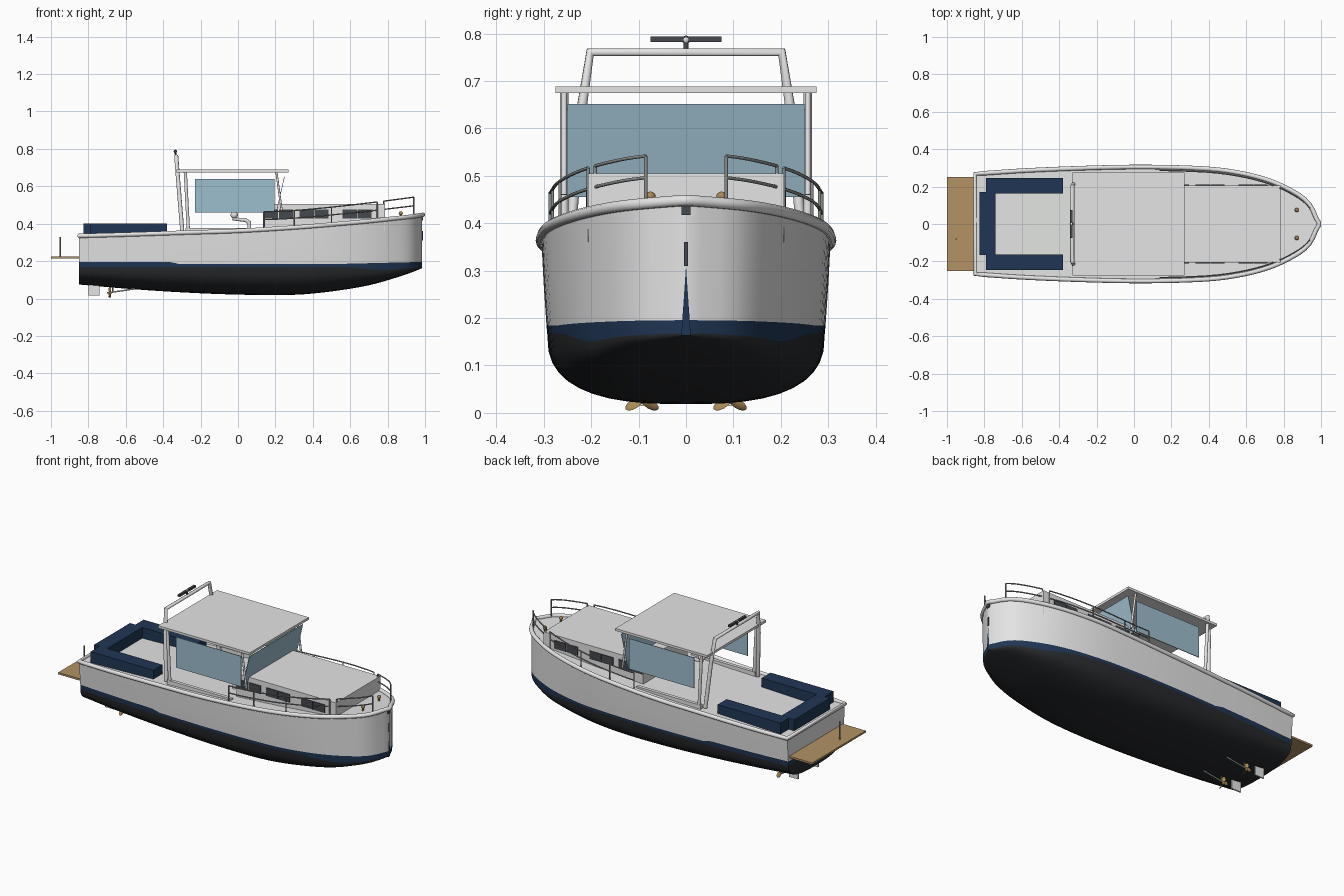
import bpy, bmesh, math
from mathutils import Vector, Matrix

if "Cube" in bpy.data.objects:
    bpy.data.objects.remove(bpy.data.objects["Cube"])


def material(name, r, g, b):
    m = bpy.data.materials.new(name)
    m.diffuse_color = (r, g, b, 1)
    m.use_nodes = True
    m.node_tree.nodes["Principled BSDF"].inputs["Base Color"].default_value = m.diffuse_color
    return m


WHITE = material("white_gelcoat", .77, .78, .77)
NAVY = material("navy", .014, .037, .09)
BLACK = material("black_antifouling", .02, .022, .025)
GLASS = material("blue_glass", .34, .52, .62)
TAN = material("teak", .45, .29, .13)
DARK = material("dark_grey", .06, .065, .075)
STEEL = material("rail_steel", .27, .28, .28)
BRONZE = material("bronze", .40, .25, .09)


def finish(name, mesh, mats, angle=35):
    ob = bpy.data.objects.new(name, mesh)
    bpy.context.collection.objects.link(ob)
    for m in mats:
        mesh.materials.append(m)
    if angle:
        bpy.ops.object.select_all(action='DESELECT')
        ob.select_set(True)
        bpy.context.view_layer.objects.active = ob
        bpy.ops.object.shade_smooth_by_angle(angle=math.radians(angle))
    return ob


def from_bm(name, bm, mats, angle=35):
    bmesh.ops.recalc_face_normals(bm, faces=bm.faces)
    me = bpy.data.meshes.new(name)
    bm.to_mesh(me)
    bm.free()
    return finish(name, me, mats, angle)


def box(name, mat, x, y, z):
    bm = bmesh.new()
    bmesh.ops.create_cube(bm, size=1)
    for v in bm.verts:
        v.co = [a[0] + (c + .5) * (a[1] - a[0]) for a, c in zip((x, y, z), v.co)]
    return from_bm(name, bm, [mat], 0)


def tube(name, mat, pts, r, closed=False):
    cu = bpy.data.curves.new(name, 'CURVE')
    cu.dimensions = '3D'
    cu.bevel_depth, cu.bevel_resolution, cu.use_fill_caps = r, 3, True
    sp = cu.splines.new('POLY')
    sp.points.add(len(pts) - 1)
    for p, c in zip(sp.points, pts):
        p.co = (*c, 1)
    sp.use_cyclic_u = closed
    tmp = bpy.data.objects.new(name + "_path", cu)
    me = bpy.data.meshes.new_from_object(tmp)
    bpy.data.objects.remove(tmp)
    me.materials.clear()
    return finish(name, me, [mat], 60)


def ball(name, mat, centre, r):
    bm = bmesh.new()
    bmesh.ops.create_uvsphere(bm, u_segments=12, v_segments=8, radius=r)
    bmesh.ops.translate(bm, verts=bm.verts, vec=centre)
    return from_bm(name, bm, [mat])


# Hull lines: x, half width, sheer height, keel height
LINES = [(-.85, .268, .335, .075), (-.6, .285, .342, .053), (-.3, .298, .352, .033),
         (0, .305, .362, .021), (.3, .3, .38, .02), (.5, .284, .396, .038),
         (.7, .24, .414, .071), (.85, .174, .43, .113), (.94, .103, .44, .144),
         (.985, .006, .448, .163)]


def slope(i, k):
    a, b = LINES[max(i - 1, 0)], LINES[min(i + 1, len(LINES) - 1)]
    return (b[k] - a[k]) / (b[0] - a[0])


def line(x, k):
    i = max(j for j in range(len(LINES) - 1) if j == 0 or LINES[j][0] <= x)
    a, b = LINES[i], LINES[i + 1]
    h = b[0] - a[0]
    t = (x - a[0]) / h
    return ((2*t**3 - 3*t*t + 1) * a[k] + (t**3 - 2*t*t + t) * h * slope(i, k)
            + (3*t*t - 2*t**3) * b[k] + (t**3 - t*t) * h * slope(i + 1, k))


def half_section(x):
    w, zs, zk = (line(x, k) for k in (1, 2, 3))
    top = .195 if x < -.36 else .184 + .012 * max(0, x - .5) * 2
    low = .168 - .018 * max(0, 1 - abs(x - .78) / .2)
    pts = [(w, zs), (w * .985, (zs + top) / 2), (w * .965, top), (w * .96, low)]
    for j in range(1, 11):
        a = j / 10 * math.pi / 2
        pts.append((w * .96 * max(math.cos(a), 0) ** (2 / 2.7),
                    low - (low - zk) * math.sin(a) ** (2 / 2.7)))
    return pts


# Hull with bottom paint, boot stripe, transom and deck
N = 44
xs = [-.85 + 1.835 * (1 - (1 - i / N) ** 1.35) for i in range(N + 1)]
bm = bmesh.new()
rings = []
for x in xs:
    h = half_section(x)
    ring = [(x, -y, z) for y, z in h] + [(x, y, z) for y, z in reversed(h[:-1])]
    rings.append([bm.verts.new(p) for p in ring])
M = len(rings[0])


def paint(i):
    row = min(i, M - 2 - i)
    return 0 if row < 2 else 1 if row == 2 else 2


for a, b in zip(rings, rings[1:]):
    for i in range(M - 1):
        bm.faces.new((a[i], a[i + 1], b[i + 1], b[i])).material_index = paint(i)
    bm.faces.new((a[0], b[0], b[-1], a[-1]))
for ring in (rings[0], rings[-1]):
    for i in range(M // 2):
        vs = list(dict.fromkeys((ring[i], ring[i + 1], ring[-2 - i], ring[-1 - i])))
        bm.faces.new(vs).material_index = paint(i)
from_bm("hull", bm, [WHITE, NAVY, BLACK])

# Rub rail around the sheer, stem band and anchor
edge = [(x + (.004 if x > .98 else 0), line(x, 1), line(x, 2)) for x in xs]
tube("rub_rail", WHITE, edge + [(x, -y, z) for x, y, z in reversed(edge)], .012, True)
bm = bmesh.new()
bm.faces.new([bm.verts.new(p) for p in ((.988, -.01, .163), (.988, .01, .163), (.988, 0, .31))])
from_bm("stem_band", bm, [NAVY], 0)
box("anchor_roller", DARK, (.975, .99), (-.01, .01), (.418, .438))
box("anchor_shank", DARK, (.98, .989), (-.004, .004), (.31, .36))

# Forward cabin with side windows
box("cabin", WHITE, (.135, .785), (-.207, .207), (.36, .505))
for s in (-1, 1):
    for x0 in (.14, .33, .56):
        for k in range(2):
            a = x0 + k * .079
            box("cabin_window", DARK, (a, a + .075), (s * .208 - .003, s * .208 + .003), (.427, .475))

# Wheelhouse: roof, coaming, posts and glass
box("roof", WHITE, (-.33, .27), (-.275, .275), (.675, .689))
for s in (-1, 1):
    box("wheelhouse_sill", WHITE, (-.28, .14), (s * .255 - .01, s * .255 + .01), (.34, .378))
    tube("aft_post", WHITE, [(-.265, s * .257, .36), (-.282, s * .257, .68)], .009)
    tube("front_post", WHITE, [(.235, s * .257, .46), (.205, s * .257, .68)], .006)
    box("side_glass", GLASS, (-.23, .195), (s * .25 - .002, s * .25 + .002), (.46, .64))
bm = bmesh.new()
bm.faces.new([bm.verts.new(p) for p in
              ((.205, -.25, .455), (.205, .25, .455), (.25, .25, .652), (.25, -.25, .652))])
ret = bmesh.ops.extrude_face_region(bm, geom=bm.faces[:])
for v in ret["geom"]:
    if isinstance(v, bmesh.types.BMVert):
        v.co.x -= .003
from_bm("windshield", bm, [GLASS], 0)

# Helm column with a round head
tube("helm_column", WHITE, [(.06, -.12, .36), (.06, -.12, .405), (.04, -.12, .42),
                            (-.02, -.12, .425), (-.02, -.12, .455)], .011)
ball("helm_head", WHITE, (-.02, -.12, .447), .02)

# Radar arch and scanner
arch = [(-.298, .245, .36), (-.32, .222, .63), (-.33, .202, .761)]
tube("radar_arch", WHITE, arch + [(x, -y, z) for x, y, z in reversed(arch)], .011)
box("radar_scanner", DARK, (-.342, -.328), (-.075, .075), (.782, .794))
ball("radar_hub", WHITE, (-.335, 0, .787), .009)
tube("radar_mount", DARK, [(-.333, 0, .765), (-.335, 0, .787)], .005)


# Side rails and bow pulpit
def rail_point(x, f):
    z = line(x, 2)
    top = .465 + .077 * max(0, (x - .2) / .74) ** 1.3
    return Vector((x, line(x, 1) - .018, z + (top - z) * f))


for s in (-1, 1):
    side = Vector((1, s, 1))
    for a, b, posts in ((.14, .745, (.14, .3, .5, .745)), (.78, .94, (.78, .94))):
        for f in (1, .55):
            tube("rail", STEEL, [rail_point(a + (b - a) * i / 10, f) * side for i in range(11)], .0035)
        for x in posts:
            tube("stanchion", STEEL, [rail_point(x, 0) * side, rail_point(x, 1) * side], .0035)
    ball("bow_light", BRONZE, (.87, s * .075, .456), .011)
    tube("bow_light_base", BRONZE, [(.87, s * .075, .43), (.87, s * .075, .452)], .005)

# Cockpit sofa
box("sofa_back", NAVY, (-.825, -.74), (-.165, .17), (.335, .402))
for s in (-1, 1):
    box("sofa_side", NAVY, (-.79, -.38), sorted((s * .163, s * .247)), (.335, .402))

# Swim platform with staff
box("swim_platform", TAN, (-1, -.845), (-.25, .25), (.213, .224))
tube("staff", STEEL, [(-.95, -.08, .22), (-.95, -.08, .33)], .004)

# Running gear: rudders, shafts and propellers
for s in (-1, 1):
    y = s * .093
    box("rudder", WHITE, (-.8, -.74), (y - .004, y + .004), (.015, .09))
    tube("shaft", WHITE, [(-.7, y, .03), (-.55, y, .052)], .004)
    tube("shaft_strut", BRONZE, [(-.67, y, .033), (-.67, y, .08)], .004)
    bm = bmesh.new()
    bmesh.ops.create_uvsphere(bm, u_segments=10, v_segments=6, radius=.009)
    for k in range(3):
        turn = (Matrix.Rotation(math.radians(120 * k), 4, 'X')
                @ Matrix.Translation((0, 0, .02)) @ Matrix.Rotation(math.radians(35), 4, 'Z')
                @ Matrix.Diagonal((.003, .012, .02, 1)))
        bmesh.ops.create_uvsphere(bm, u_segments=8, v_segments=6, radius=1, matrix=turn)
    bmesh.ops.translate(bm, verts=bm.verts, vec=(-.685, y, .028))
    from_bm("propeller", bm, [BRONZE])
